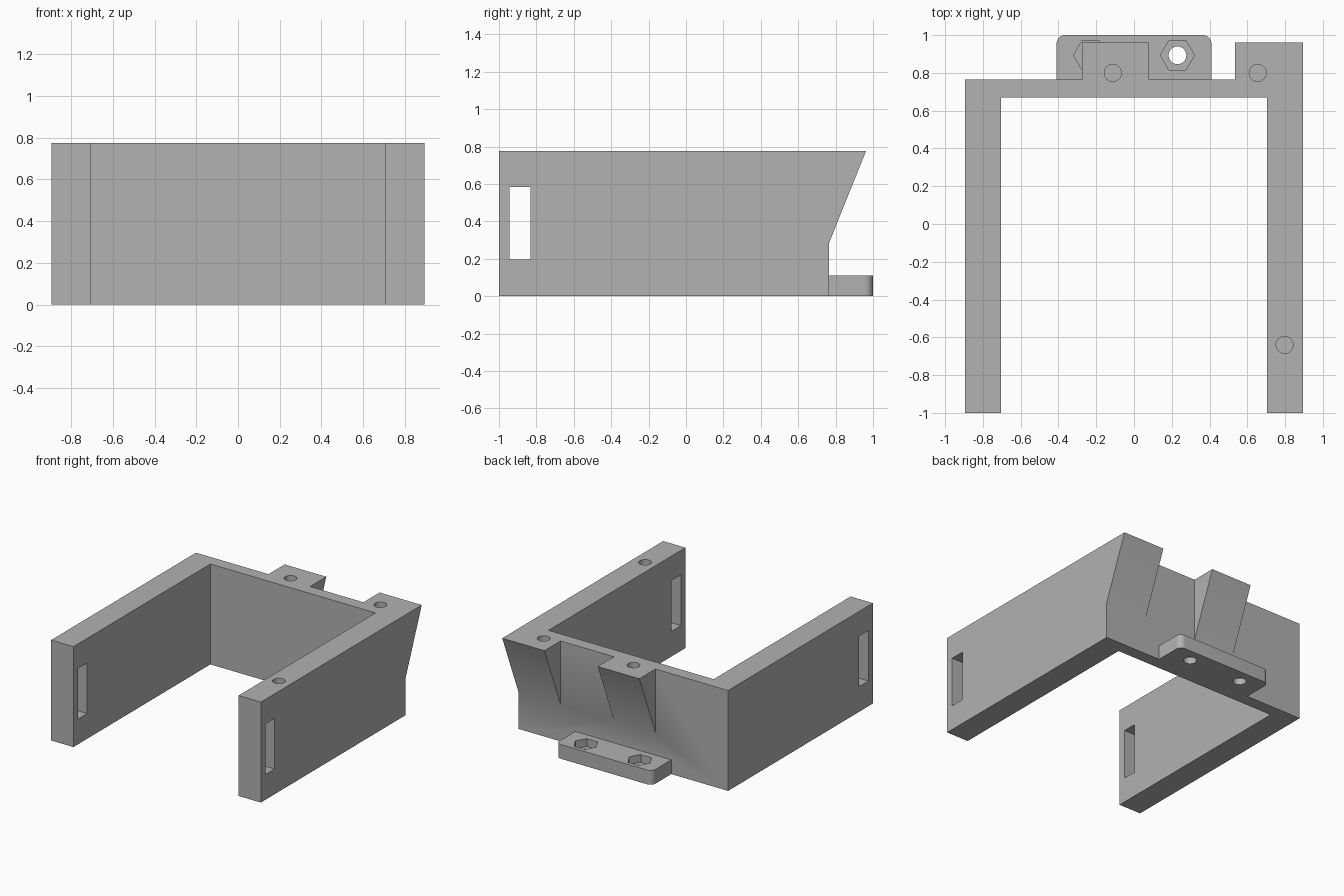
import bpy
import math
from mathutils import Matrix, Vector

cube = bpy.data.objects.get("Cube")
if cube:
    bpy.data.objects.remove(cube, do_unlink=True)

# Dimensions
W, INNER = 0.895, 0.705        # half widths outside and inside
BACK, WALL = 0.765, 0.67       # outer and inner face of the back wall
H = 0.775
TAB_H = 0.11

gray = bpy.data.materials.new("plain gray")
gray.use_nodes = True
gray.diffuse_color = (0.445, 0.445, 0.445, 1)
gray.node_tree.nodes["Principled BSDF"].inputs["Base Color"].default_value = gray.diffuse_color


def prism(name, profile, depth, axis="z", start=0.0):
    """Extrude a closed profile: (x, y) along z, or (y, z) along x."""
    def place(p, d):
        return (p[0], p[1], d) if axis == "z" else (d, p[0], p[1])
    n = len(profile)
    verts = [place(p, d) for d in (start, start + depth) for p in profile]
    faces = [list(range(n))[::-1], list(range(n, 2 * n))]
    faces += [(i, (i + 1) % n, n + (i + 1) % n, n + i) for i in range(n)]
    mesh = bpy.data.meshes.new(name)
    mesh.from_pydata(verts, [], faces)
    mesh.materials.append(gray)
    obj = bpy.data.objects.new(name, mesh)
    bpy.context.collection.objects.link(obj)
    return obj


def ring(x, y, r, sides):
    return [(x + r * math.cos(2 * math.pi * i / sides),
             y + r * math.sin(2 * math.pi * i / sides)) for i in range(sides)]


def combine(target, other, operation):
    """Apply a boolean and discard the second shape."""
    mod = target.modifiers.new(operation.title(), "BOOLEAN")
    mod.operation = operation
    mod.solver = "EXACT"
    mod.object = other
    bpy.context.view_layer.objects.active = target
    bpy.ops.object.modifier_apply(modifier=mod.name)
    bpy.data.objects.remove(other, do_unlink=True)


# U-shaped frame
frame = prism("bracket_frame", [
    (-W, -1), (-INNER, -1), (-INNER, WALL), (INNER, WALL),
    (INNER, -1), (W, -1), (W, BACK), (-W, BACK)], H)

# Sloping bosses under the rear screw holes
slope = [(BACK - 0.05, 0.285), (BACK, 0.285), (0.962, H), (BACK - 0.05, H)]
for x0, x1 in ((-0.275, 0.08), (0.535, W)):
    combine(frame, prism("screw_boss", slope, x1 - x0, "x", x0), "UNION")

# Mounting tab with rounded rear corners
R, TAB_W = 0.045, 0.41
tab = [(-TAB_W, BACK - 0.05), (TAB_W, BACK - 0.05)]
for side, first in ((1, 0), (-1, 90)):
    for step in range(9):
        a = math.radians(first + step * 11.25)
        tab.append((side * (TAB_W - R) + R * math.cos(a), 1 - R + R * math.sin(a)))
combine(frame, prism("mounting_tab", tab, TAB_H), "UNION")

# Bolt holes with hexagonal nut recesses
for x in (-0.23, 0.23):
    combine(frame, prism("bolt_cutter", ring(x, 0.893, 0.047, 32), 0.3, start=-0.1), "DIFFERENCE")
    combine(frame, prism("nut_cutter", ring(x, 0.893, 0.09, 6), 0.1, start=0.05), "DIFFERENCE")

# Blind screw holes in the top
for x, y in ((-0.112, 0.80), (0.655, 0.80), (0.797, -0.64)):
    combine(frame, prism("screw_cutter", ring(x, y, 0.045, 32), 0.4, start=H - 0.25), "DIFFERENCE")

# Strap slots through both arms
slot = [(-0.945, 0.195), (-0.832, 0.195), (-0.832, 0.585), (-0.945, 0.585)]
combine(frame, prism("slot_cutter", slot, 2.4, "x", -1.2), "DIFFERENCE")

# Smooth the round surfaces, keep edges crisp
bpy.ops.object.select_all(action="DESELECT")
frame.select_set(True)
bpy.context.view_layer.objects.active = frame
bpy.ops.object.shade_smooth_by_angle(angle=math.radians(30))
